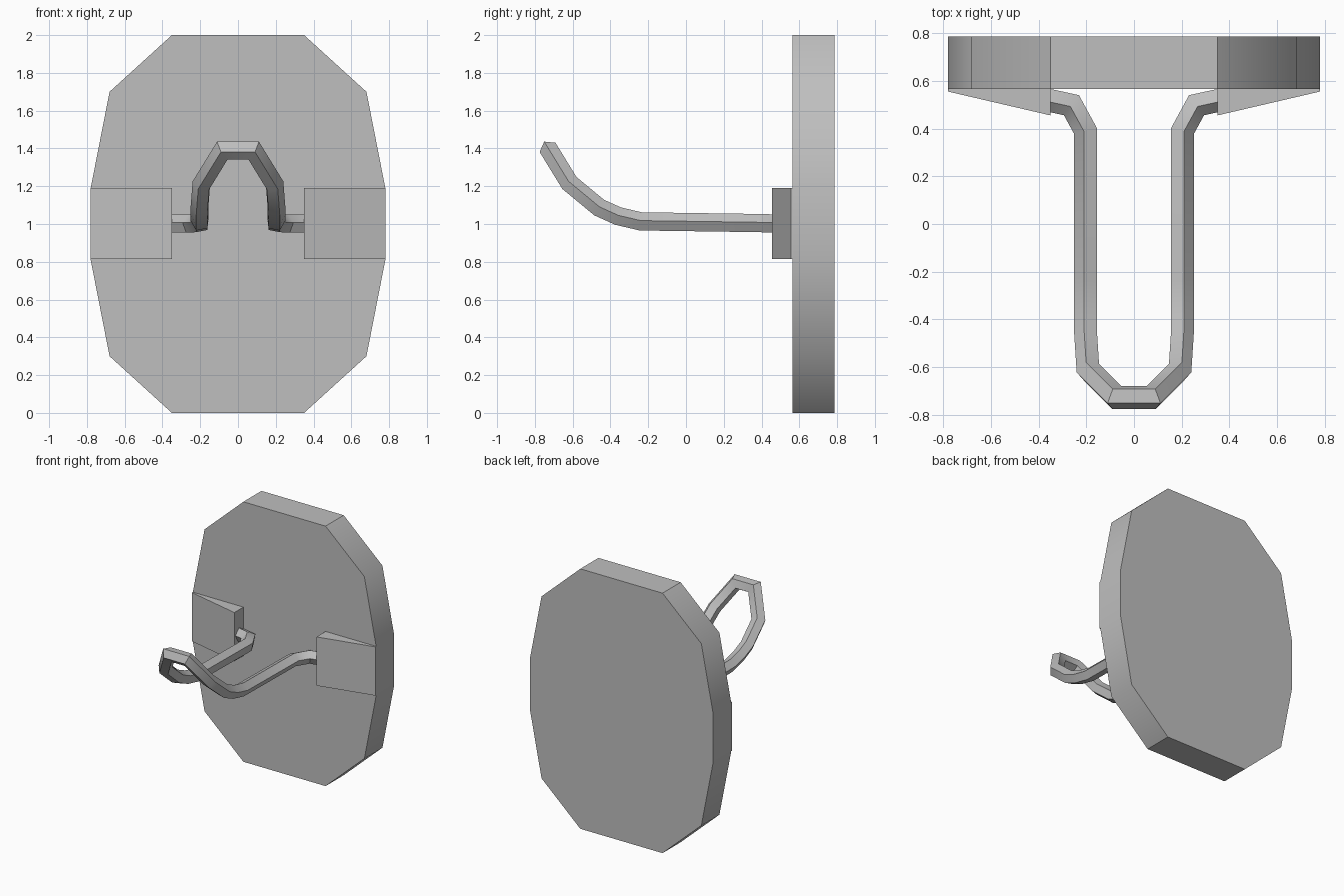
import bpy, bmesh, math
from mathutils import Vector

cube = bpy.data.objects.get("Cube")
if cube:
    bpy.data.objects.remove(cube, do_unlink=True)

# Single plain grey
grey = bpy.data.materials.new("grey")
grey.use_nodes = True
colour = (0.52, 0.52, 0.52, 1)
grey.diffuse_color = colour
grey.node_tree.nodes["Principled BSDF"].inputs["Base Color"].default_value = colour


def finish(bm, name):
    """Turn a bmesh into a named, shaded object."""
    bmesh.ops.recalc_face_normals(bm, faces=bm.faces)
    mesh = bpy.data.meshes.new(name)
    bm.to_mesh(mesh)
    bm.free()
    mesh.materials.append(grey)
    obj = bpy.data.objects.new(name, mesh)
    bpy.context.collection.objects.link(obj)
    bpy.ops.object.select_all(action="DESELECT")
    obj.select_set(True)
    bpy.context.view_layer.objects.active = obj
    bpy.ops.object.shade_smooth_by_angle(angle=math.radians(40))
    return obj


def prism(name, outline, offset):
    """Extrude a closed outline along an offset."""
    bm = bmesh.new()
    face = bm.faces.new([bm.verts.new(p) for p in outline])
    result = bmesh.ops.extrude_face_region(bm, geom=[face], use_keep_orig=True)
    moved = [v for v in result["geom"] if isinstance(v, bmesh.types.BMVert)]
    bmesh.ops.translate(bm, verts=moved, vec=offset)
    return finish(bm, name)


def sweep(name, path, ring):
    """Sweep a ring along a path with mitred corners."""
    bm = bmesh.new()
    path = [Vector(p) for p in path]
    rings = [[bm.verts.new(p) for p in ring]]
    for i in range(1, len(path)):
        along = (path[i] - path[i - 1]).normalized()
        ahead = (path[i + 1] - path[i]).normalized() if i + 1 < len(path) else along
        normal = along + ahead
        # Slide each corner along the segment to the mitre plane
        rings.append([bm.verts.new(v.co + along * ((path[i] - v.co).dot(normal) / along.dot(normal)))
                      for v in rings[-1]])
    for a, b in zip(rings, rings[1:]):
        for k in range(len(a)):
            n = (k + 1) % len(a)
            bm.faces.new((a[k], a[n], b[n], b[k]))
    bm.faces.new(rings[0])
    bm.faces.new(rings[-1])
    return finish(bm, name)


# Back plate: twelve-sided oval
half = [(0.35, 0), (0.68, 0.3), (0.78, 0.81), (0.78, 1.19), (0.68, 1.7), (0.35, 2)]
oval = half + [(-x, z) for x, z in reversed(half)]
prism("back_plate", [(x, 0.565, z) for x, z in oval], (0, 0.22, 0))

# Wedge pads that hold the wire ends
for side, name in ((1, "left_pad"), (-1, "right_pad")):
    wedge = [(0.35, 0.57), (0.35, 0.455), (0.78, 0.555), (0.78, 0.57)]
    prism(name, [(side * x, y, 0.815) for x, y in wedge], (0, 0, 0.375))

# Bent wire hook with a five-sided section
arm = [(0.42, 0.535, 1.0), (0.26, 0.5, 1.0), (0.2, 0.39, 1.003), (0.2, -0.24, 1.012),
       (0.2, -0.36, 1.04), (0.2, -0.46, 1.085), (0.19, -0.615, 1.213), (0.08, -0.725, 1.392)]
path = arm + [(-x, y, z) for x, y, z in reversed(arm)]
start = Vector(path[0])
direction = (Vector(path[1]) - start).normalized()
across = direction.cross(Vector((0, 0, 1))).normalized()
rise = across.cross(direction)
section = []
for k in range(5):
    a = math.radians(80 + 72 * k)
    section.append(start + 0.051 * (-across * math.cos(a) + rise * math.sin(a)))
sweep("wire_hook", path, section)
